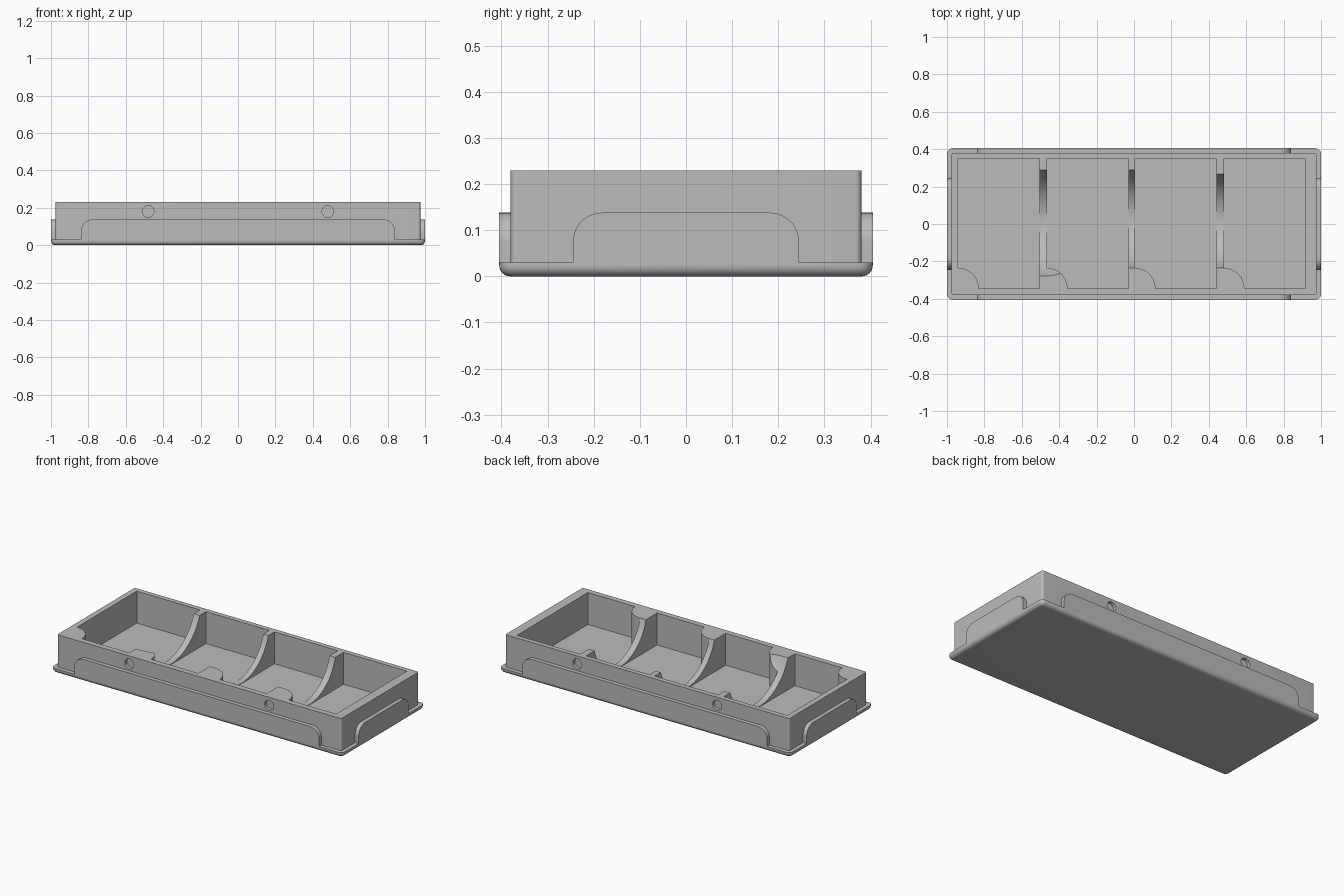
import bpy
import bmesh
from math import cos, sin, pi, radians
from mathutils import Matrix, Vector

if "Cube" in bpy.data.objects:
    bpy.data.objects.remove(bpy.data.objects["Cube"], do_unlink=True)

TOP, FLOOR = 0.23, 0.03
grey = bpy.data.materials.new("plain grey")
grey.use_nodes = True
grey.diffuse_color = (0.5, 0.5, 0.5, 1)
grey.node_tree.nodes["Principled BSDF"].inputs["Base Color"].default_value = (0.5, 0.5, 0.5, 1)


def finish(bm, name):
    bmesh.ops.recalc_face_normals(bm, faces=bm.faces)
    mesh = bpy.data.meshes.new(name)
    bm.to_mesh(mesh)
    bm.free()
    mesh.materials.append(grey)
    obj = bpy.data.objects.new(name, mesh)
    bpy.context.collection.objects.link(obj)
    return obj


def rounded_box(name, half_x, half_y, z0, z1, corner, bottom=0):
    bm = bmesh.new()
    bmesh.ops.create_cube(bm, size=2, matrix=Matrix.Translation((0, 0, (z0 + z1) / 2))
                          @ Matrix.Diagonal((half_x, half_y, (z1 - z0) / 2, 1)))
    upright = [e for e in bm.edges if abs(e.verts[0].co.z - e.verts[1].co.z) > 0.001]
    bmesh.ops.bevel(bm, geom=upright, offset=corner, segments=6, profile=0.5, affect='EDGES')
    if bottom:
        low = [e for e in bm.edges if all(v.co.z < z0 + 0.001 for v in e.verts)]
        bmesh.ops.bevel(bm, geom=low, offset=bottom, segments=6, profile=0.5, affect='EDGES')
    return finish(bm, name)


def add_prism(bm, points, offset):
    face = bm.faces.new([bm.verts.new(p) for p in points])
    grown = bmesh.ops.extrude_face_region(bm, geom=[face])["geom"]
    bmesh.ops.translate(bm, vec=Vector(offset),
                        verts=[g for g in grown if isinstance(g, bmesh.types.BMVert)])


def arc(cx, cy, r, a0, a1, n=12):
    steps = [radians(a0 + (a1 - a0) * i / n) for i in range(n + 1)]
    return [(cx + r * cos(a), cy + r * sin(a)) for a in steps]


def combine(target, tool, operation):
    mod = target.modifiers.new(operation, 'BOOLEAN')
    mod.operation, mod.solver, mod.object = operation, 'EXACT', tool
    bpy.context.view_layer.objects.active = target
    bpy.ops.object.modifier_apply(modifier=mod.name)
    bpy.data.objects.remove(tool, do_unlink=True)


# Body and wider foot flange
tray = rounded_box("tray", 0.975, 0.38, 0.01, TOP, 0.012)
combine(tray, rounded_box("foot_flange", 1.0, 0.405, 0, FLOOR, 0.03, 0.024), 'UNION')

# Raised panels with rounded upper corners on all four sides
for half, axis in ((0.84, 'x'), (0.245, 'y')):
    r = 0.063
    outline = [(-half, 0.026), (half, 0.026)]
    outline += arc(half - r, 0.138 - r, r, 0, 90) + arc(-half + r, 0.138 - r, r, 90, 180)
    for side in (-1, 1):
        bm = bmesh.new()
        if axis == 'x':
            add_prism(bm, [(u, side * 0.405, z) for u, z in outline], (0, -side * 0.045, 0))
        else:
            add_prism(bm, [(side, u, z) for u, z in outline], (-side * 0.045, 0, 0))
        combine(tray, finish(bm, "side_panel"), 'UNION')

# Four compartments, each leaving a quarter-round pillar in its front corner
bm = bmesh.new()
for x in (-0.94, -0.465, 0.005, 0.48):
    right = x + 0.435
    plan = [(right, -0.345), (right, 0.35), (x, 0.35)] + arc(x, -0.345, 0.11, 90, 0)
    add_prism(bm, [(u, v, FLOOR + 0.002) for u, v in plan], (0, 0, 0.3))
combine(tray, finish(bm, "compartments"), 'DIFFERENCE')

# Round scoops through the dividers
for x, front, back in ((-0.015, -0.235, 0.29), (0.46, -0.235, 0.268)):
    half = (back - front) / 2
    depth = TOP - FLOOR - 0.005
    radius = (half ** 2 + depth ** 2) / (2 * depth)
    bm = bmesh.new()
    bmesh.ops.create_cone(bm, cap_ends=True, segments=96, radius1=radius, radius2=radius, depth=0.05,
                          matrix=Matrix.Translation((x, (front + back) / 2, TOP - depth + radius))
                          @ Matrix.Rotation(pi / 2, 4, 'Y'))
    combine(tray, finish(bm, "divider_scoop"), 'DIFFERENCE')

# The first scoop is a ball that also bites into its pillar
bm = bmesh.new()
bmesh.ops.create_uvsphere(bm, u_segments=96, v_segments=48, radius=0.305,
                          matrix=Matrix.Translation((-0.485, 0.005, 0.34)) @ Matrix.Rotation(pi / 2, 4, 'Y'))
combine(tray, finish(bm, "ball_scoop"), 'DIFFERENCE')

# Shallow round sockets on front and back
for x in (-0.48, 0.48):
    for side in (-1, 1):
        bm = bmesh.new()
        bmesh.ops.create_cone(bm, cap_ends=True, segments=32, radius1=0.031, radius2=0.031, depth=0.05,
                              matrix=Matrix.Translation((x, side * 0.385, 0.18))
                              @ Matrix.Rotation(pi / 2, 4, 'X'))
        combine(tray, finish(bm, "socket"), 'DIFFERENCE')

# Smooth the curves, keep the edges crisp
bpy.ops.object.select_all(action='DESELECT')
tray.select_set(True)
bpy.context.view_layer.objects.active = tray
bpy.ops.object.shade_smooth_by_angle(angle=radians(30))
